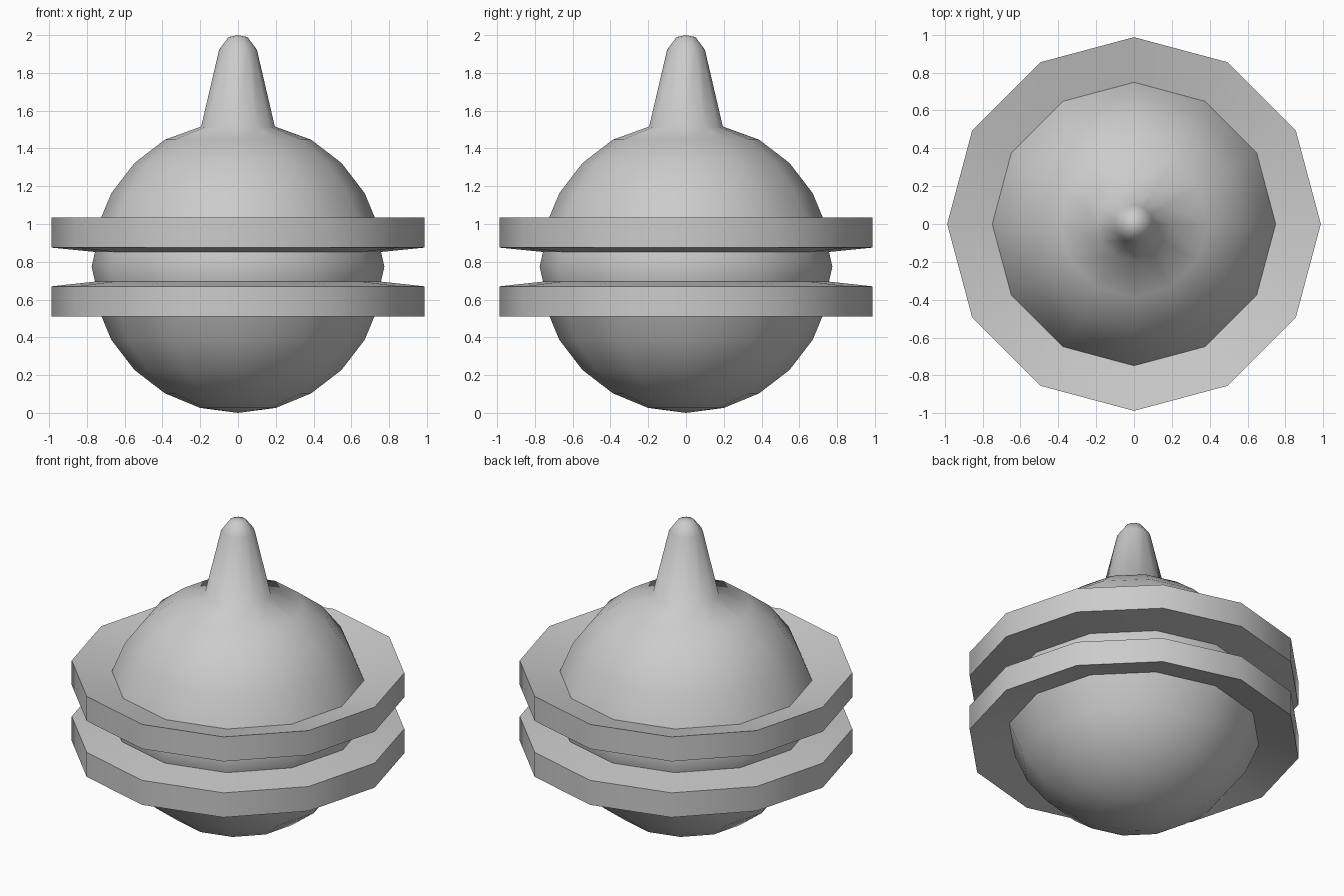
import bpy, bmesh, math

if "Cube" in bpy.data.objects:
    bpy.data.objects.remove(bpy.data.objects["Cube"])

SIDES = 12
R, CZ = 0.775, 0.775


def ball(deg):
    """Point on the ball's profile, measured from its bottom pole."""
    a = math.radians(deg)
    return (R * math.sin(a), CZ - R * math.cos(a))


def lathe(name, profile):
    """Revolve an (r, z) profile running from bottom pole to top pole."""
    bm = bmesh.new()
    rings = []
    for r, z in profile:
        n = 1 if r < 1e-4 else SIDES
        rings.append([bm.verts.new((r * math.cos(2 * math.pi * i / SIDES),
                                    r * math.sin(2 * math.pi * i / SIDES), z))
                      for i in range(n)])
    for a, b in zip(rings, rings[1:]):
        for i in range(SIDES):
            j = (i + 1) % SIDES
            quad = [a[i % len(a)], a[j % len(a)], b[j % len(b)], b[i % len(b)]]
            bm.faces.new(list(dict.fromkeys(quad)))
    bmesh.ops.recalc_face_normals(bm, faces=bm.faces)
    mesh = bpy.data.meshes.new(name)
    bm.to_mesh(mesh)
    bm.free()
    obj = bpy.data.objects.new(name, mesh)
    bpy.context.collection.objects.link(obj)
    bpy.ops.object.select_all(action='DESELECT')
    obj.select_set(True)
    bpy.context.view_layer.objects.active = obj
    bpy.ops.object.shade_smooth_by_angle(angle=math.radians(58))
    return obj


# Lower half of the ball
profile = [(0, 0)] + [ball(d) for d in (15, 30, 45, 60, 75)]
# Lower flange, waist of the ball, upper flange
profile += [(0.987, 0.51), (0.987, 0.67), (0.757, 0.695),
            ball(90),
            (0.757, 0.852), (0.987, 0.875), (0.987, 1.035)]
# Upper half of the ball
profile += [ball(d) for d in (105, 120, 135, 150)]
# Tapered spout with a rounded tip
profile += [(0.195, 1.516), (0.1, 1.923), (0.05, 1.99), (0, 2.0)]

lathe("ringed_body", profile)
